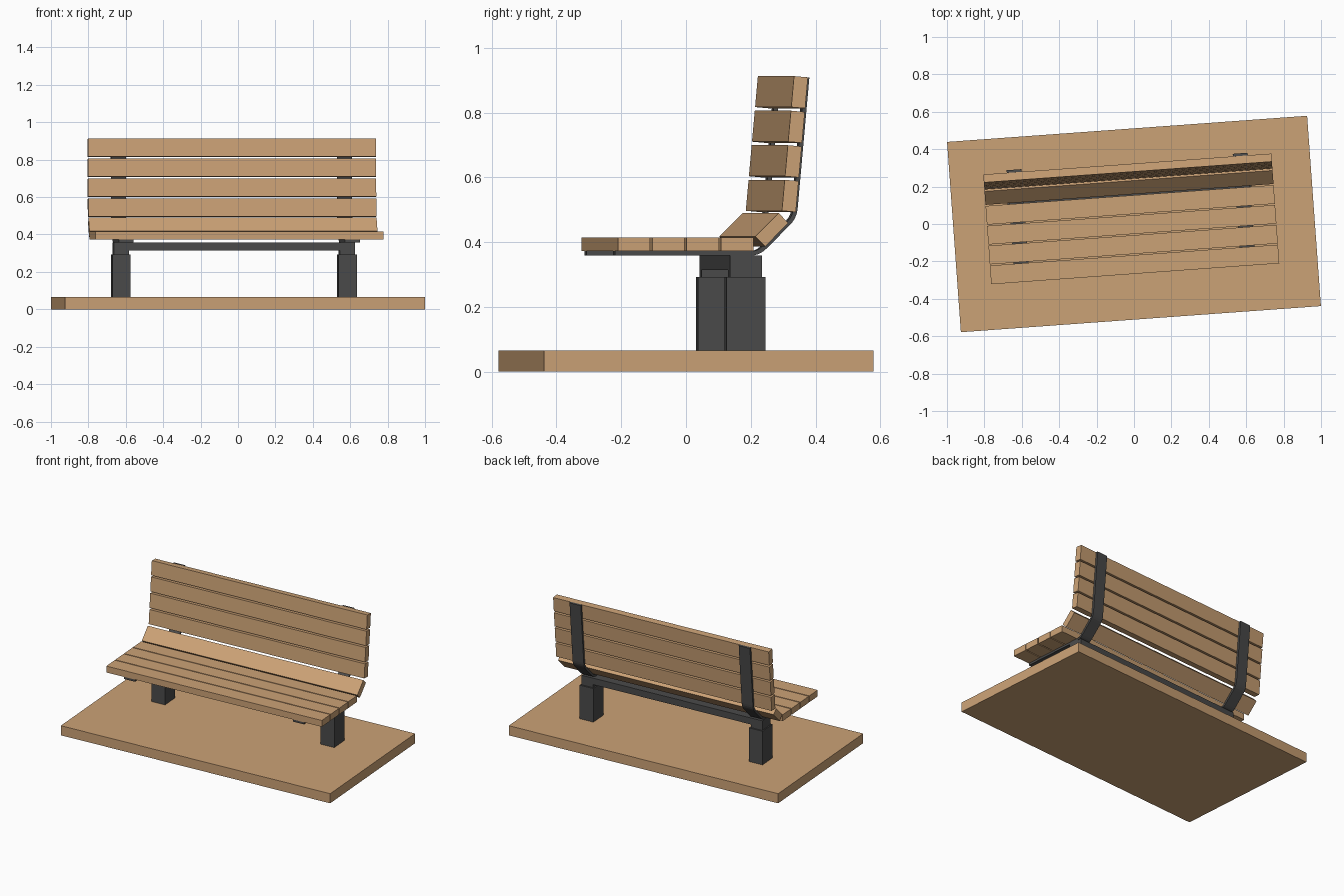
import bpy, bmesh, math
from mathutils import Matrix, Vector

if "Cube" in bpy.data.objects:
    bpy.data.objects.remove(bpy.data.objects["Cube"])

TURN = Matrix.Rotation(math.radians(4.15), 4, 'Z')   # whole model is slightly turned
CX = -0.0125                                         # bench centre along its length


def material(name, rgb):
    m = bpy.data.materials.new(name)
    m.diffuse_color = (*rgb, 1)
    m.use_nodes = True
    m.node_tree.nodes["Principled BSDF"].inputs["Base Color"].default_value = m.diffuse_color
    return m


WOOD = material("wood", (0.60, 0.36, 0.18))
STEEL = material("steel", (0.07, 0.07, 0.07))


def prism(name, profile, x_mid, length, mat):
    """Extrude a (y, z) profile along x."""
    bm = bmesh.new()
    face = bm.faces.new([bm.verts.new((x_mid - length / 2, y, z)) for y, z in profile])
    ext = bmesh.ops.extrude_face_region(bm, geom=[face])
    verts = [v for v in ext["geom"] if isinstance(v, bmesh.types.BMVert)]
    bmesh.ops.translate(bm, verts=verts, vec=(length, 0, 0))
    bmesh.ops.recalc_face_normals(bm, faces=bm.faces)
    me = bpy.data.meshes.new(name)
    bm.to_mesh(me)
    bm.free()
    me.transform(TURN)
    me.materials.append(mat)
    ob = bpy.data.objects.new(name, me)
    bpy.context.collection.objects.link(ob)
    return ob


def rect(y0, y1, z0, z1):
    return [(y0, z0), (y1, z0), (y1, z1), (y0, z1)]


def tilted(y, z, direction, width, thick):
    """Slat section: starts at its back lower corner, rises along direction."""
    o, u = Vector((y, z)), Vector(direction).normalized()
    n = Vector((-u.y, u.x))
    return [o, o + u * width, o + u * width + n * thick, o + n * thick]


def rounded(pts, cut, steps=4):
    """Open path with its inner corners rounded."""
    pts = [Vector(p) for p in pts]
    out = [pts[0]]
    for a, b, c in zip(pts, pts[1:], pts[2:]):
        p, q = b + (a - b).normalized() * cut, b + (c - b).normalized() * cut
        for i in range(steps + 1):
            t = i / steps
            out.append(p * (1 - t) ** 2 + b * 2 * t * (1 - t) + q * t * t)
    return out + [pts[-1]]


# Base slab
prism("base", rect(-0.51, 0.51, 0, 0.065), 0, 1.93, WOOD)

# Seat slats
for i in range(4):
    y = -0.266 + 0.1065 * i
    prism(f"seat_slat_{i + 1}", rect(y, y + 0.1, 0.372, 0.415), CX, 1.544, WOOD)

# Angled slat between seat and back
prism("angled_slat", tilted(0.190, 0.387, (1, 1), 0.102, 0.043), CX, 1.544, WOOD)

# Back slats
for i in range(4):
    z = 0.493 + 0.1067 * i
    y = 0.285 + 0.09 * (z - 0.495)
    prism(f"back_slat_{i + 1}", tilted(y, z, (0.09, 1), 0.096, 0.043), CX, 1.544, WOOD)

# Bent straps, posts and post caps, one set per side
inner = rounded([(-0.266, 0.372), (0.175, 0.372), (0.2837, 0.4807), (0.322, 0.910)], 0.02)
outer = rounded([(-0.266, 0.358), (0.181, 0.358), (0.297, 0.474), (0.336, 0.908)], 0.03)
for side, s in (("left", -1), ("right", 1)):
    x = CX + 0.606 * s
    prism(f"{side}_strap", inner + outer[::-1], x, 0.08, STEEL)
    prism(f"{side}_post", rect(0.079, 0.199, 0.065, 0.293), x, 0.098, STEEL)
    prism(f"{side}_post_cap", rect(0.09, 0.189, 0.293, 0.314), x, 0.082, STEEL)

# Cross beam joining the posts
prism("cross_beam", rect(0.09, 0.189, 0.314, 0.358), CX, 1.294, STEEL)
